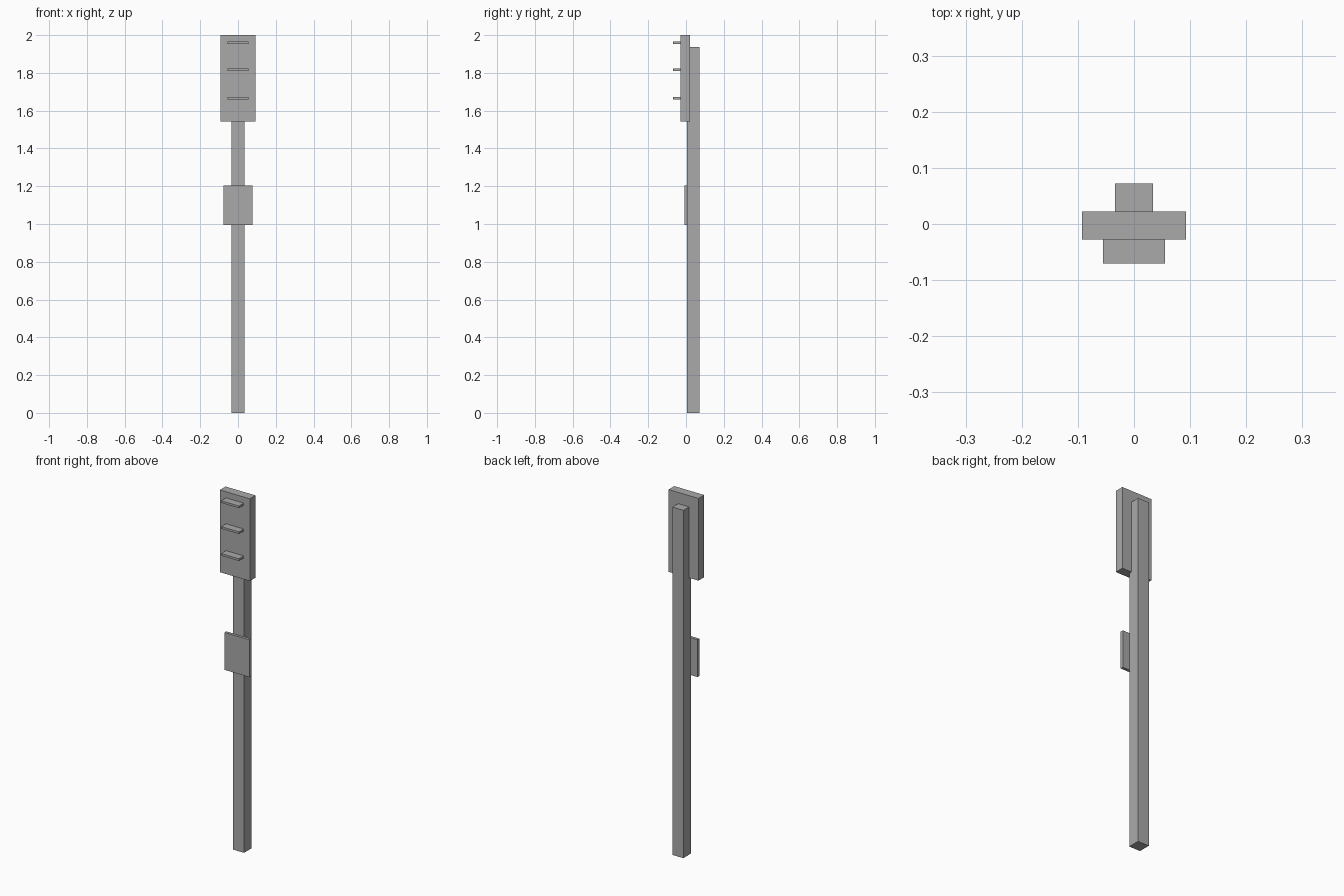
import bpy

cube = bpy.data.objects.get("Cube")
if cube:
    bpy.data.objects.remove(cube, do_unlink=True)

grey = bpy.data.materials.new("plain_grey")
grey.use_nodes = True
colour = (0.4, 0.4, 0.4, 1)
grey.diffuse_color = colour
grey.node_tree.nodes["Principled BSDF"].inputs["Base Color"].default_value = colour


def box(name, half_width, y_range, z_range):
    """Box centred on x, spanning the given depth and height."""
    (y0, y1), (z0, z1) = y_range, z_range
    bpy.ops.mesh.primitive_cube_add(size=1, location=(0, (y0 + y1) / 2, (z0 + z1) / 2))
    obj = bpy.context.object
    obj.name = name
    obj.scale = (2 * half_width, y1 - y0, z1 - z0)
    bpy.ops.object.transform_apply(location=False, rotation=False, scale=True)
    obj.data.materials.append(grey)
    return obj


# Square pole behind the signal head
box("pole", 0.034, (0.005, 0.072), (0, 1.937))

# Signal head at the top
box("signal_head", 0.0925, (-0.028, 0.022), (1.542, 2))

# Thin sign plate on the front of the pole
box("sign_plate", 0.077, (-0.009, 0.0075), (0.995, 1.203))

# Flat visors, one above each lamp position
for name, z in (("lower", 1.666), ("middle", 1.816), ("upper", 1.96)):
    box(name + "_visor", 0.055, (-0.07, -0.028), (z - 0.006, z + 0.006))
